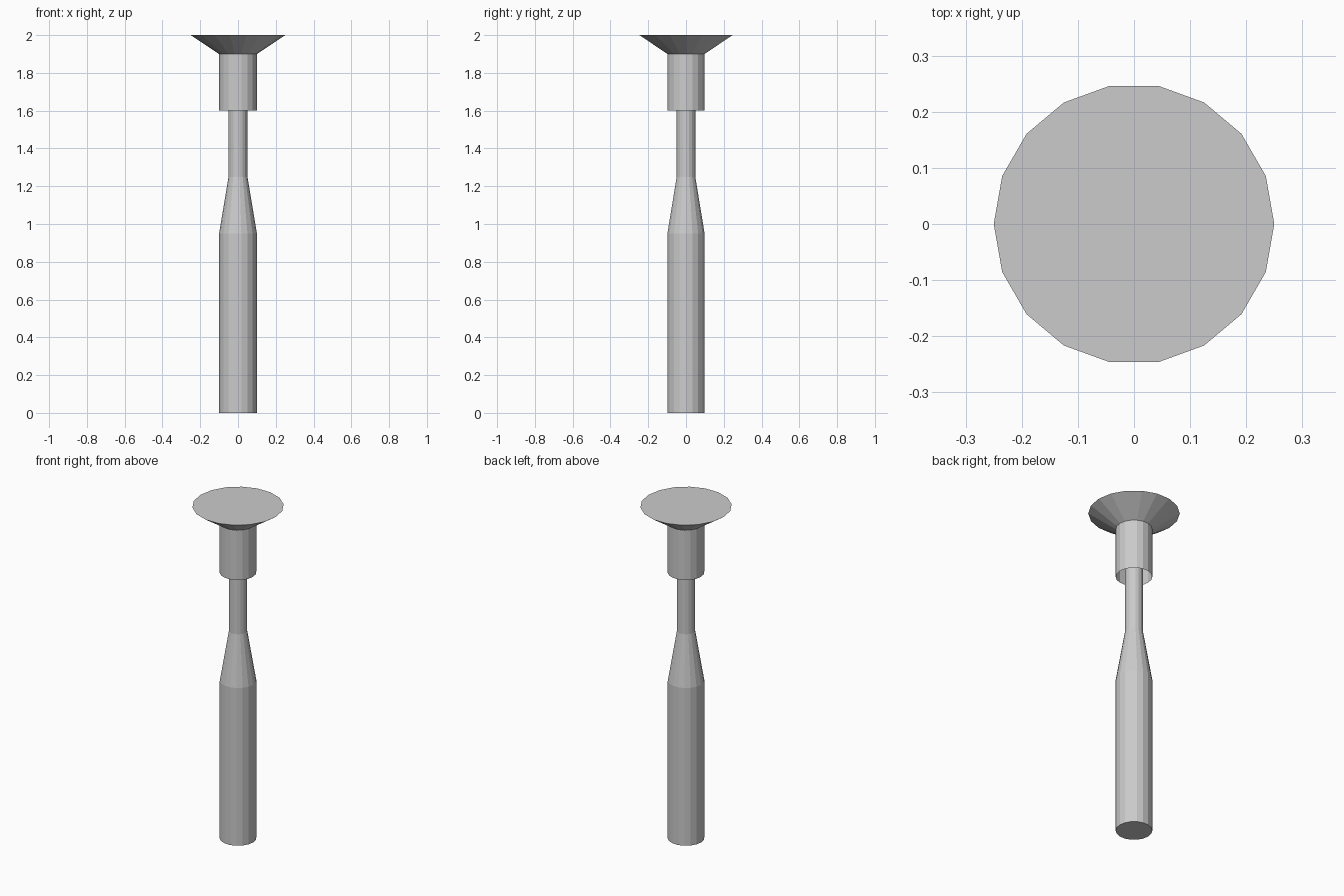
import bpy
import bmesh
from math import cos, sin, tau

SIDES = 18

if "Cube" in bpy.data.objects:
    bpy.data.objects.remove(bpy.data.objects["Cube"], do_unlink=True)

grey = bpy.data.materials.new("light_grey")
grey.use_nodes = True
colour = (0.6, 0.6, 0.6, 1)
grey.diffuse_color = colour
grey.node_tree.nodes["Principled BSDF"].inputs["Base Color"].default_value = colour


def turned_part(name, profile, cap_bottom=False, cap_top=False):
    """Revolve (radius, height) points around z, with optional end caps."""
    bm = bmesh.new()
    rings = [[bm.verts.new((r * cos(tau * i / SIDES), r * sin(tau * i / SIDES), z))
              for i in range(SIDES)] for r, z in profile]
    for low, high in zip(rings, rings[1:]):
        for i in range(SIDES):
            j = (i + 1) % SIDES
            bm.faces.new((low[i], low[j], high[j], high[i]))
    if cap_bottom:
        bm.faces.new(rings[0][::-1])
    if cap_top:
        bm.faces.new(rings[-1])
    mesh = bpy.data.meshes.new(name)
    bm.to_mesh(mesh)
    bm.free()
    mesh.materials.append(grey)
    obj = bpy.data.objects.new(name, mesh)
    bpy.context.collection.objects.link(obj)
    return obj


# Handle tapering into a thin stem
turned_part("handle_and_stem", [(0.1, 0), (0.1, 0.95), (0.05, 1.25), (0.05, 1.9)],
            cap_bottom=True)

# Collar, open underneath around the stem
turned_part("collar", [(0.1, 1.6), (0.1, 1.9)])

# Flared head with a flat top
turned_part("flared_head", [(0.1, 1.9), (0.25, 2)], cap_bottom=True, cap_top=True)
